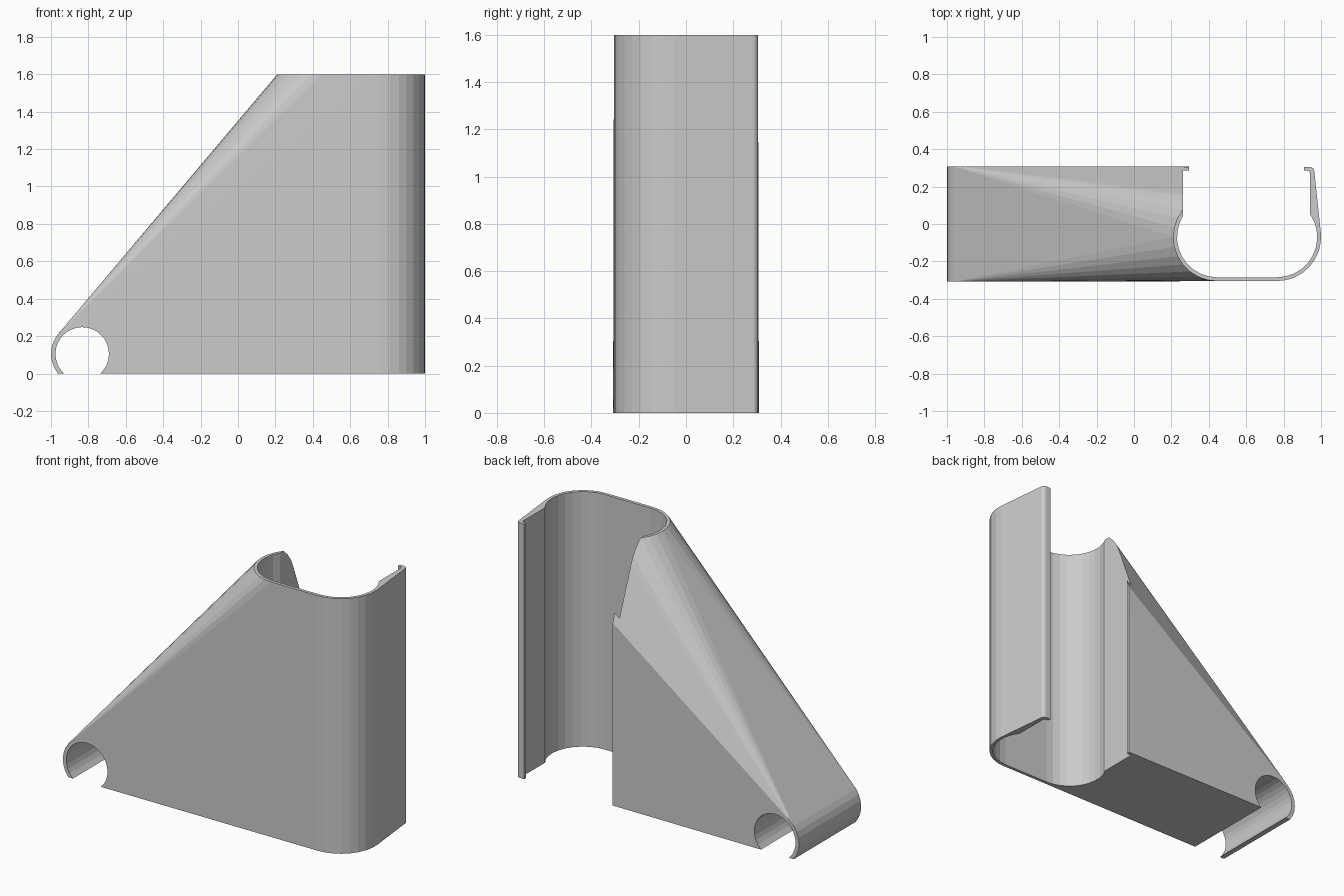
import bpy, bmesh
from math import cos, sin, radians, asin, degrees

if "Cube" in bpy.data.objects:
    bpy.data.objects.remove(bpy.data.objects["Cube"])

def arc(cx, cy, r, a0, a1, n):
    return [(cx + r * cos(radians(a0 + (a1 - a0) * i / n)),
             cy + r * sin(radians(a0 + (a1 - a0) * i / n))) for i in range(n + 1)]

def link(name, bm):
    bmesh.ops.recalc_face_normals(bm, faces=bm.faces[:])
    me = bpy.data.meshes.new(name)
    bm.to_mesh(me)
    bm.free()
    ob = bpy.data.objects.new(name, me)
    bpy.context.collection.objects.link(ob)
    return ob

def prism(name, pts, lo, hi, place):
    bm = bmesh.new()
    face = bm.faces.new([bm.verts.new(place(u, v, lo)) for u, v in pts])
    ext = bmesh.ops.extrude_face_region(bm, geom=[face])
    offset = place(0, 0, hi - lo)
    for v in [g for g in ext['geom'] if isinstance(g, bmesh.types.BMVert)]:
        v.co.x += offset[0]
        v.co.y += offset[1]
        v.co.z += offset[2]
    return link(name, bm)

upright = lambda u, v, w: (u, v, w)
sideways = lambda u, v, w: (u, w, v)

# shared dimensions: rod hole and rounded channel
HX, HZ, HR = -0.833, 0.105, 0.167
LX, RX, CY, R, RI, TOP = 0.445, 0.765, -0.07, 0.235, 0.215, 1.6

# body: convex hull of the rod sleeve and the channel's outer outline
dip = degrees(asin(HZ / HR))
sleeve = arc(HX, HZ, HR, -dip, 180 + dip, 20)
outline = (arc(LX, CY, R, 90, 270, 14) + arc(RX, CY, R, 270, 365, 8)
           + arc(0.94, 0.281, 0.024, 0, 90, 4) + [(0.91, 0.305)])
bm = bmesh.new()
for x, z in sleeve:
    for y in (-0.308, 0.308):
        bm.verts.new((x, y, z))
for x, y in outline:
    for z in (0, TOP):
        bm.verts.new((x, y, z))
hull = bmesh.ops.convex_hull(bm, input=bm.verts[:])
junk = [g for g in hull['geom_interior'] + hull['geom_unused']
        if isinstance(g, bmesh.types.BMVert) and g.is_valid]
bmesh.ops.delete(bm, geom=list(set(junk)), context='VERTS')
body = link("clip_bracket", bm)

# channel cutter: rounded pocket, straight neck and narrower mouth between lips
pocket = (arc(LX, CY, RI, 148.4, 270, 10) + arc(RX, CY, RI, 270, 395.5, 10)
          + [(0.94, 0.275), (0.932, 0.285), (0.91, 0.285), (0.91, 0.4),
             (0.295, 0.4), (0.295, 0.285), (0.262, 0.285)])
channel = prism("channel_cutter", pocket, -0.2, 1.8, upright)

# rod cutter
rod = prism("rod_cutter", arc(HX, HZ, 0.143, 0, 348.75, 31), -0.5, 0.5, sideways)

for cutter in (channel, rod):
    mod = body.modifiers.new(cutter.name, 'BOOLEAN')
    mod.operation = 'DIFFERENCE'
    mod.solver = 'EXACT'
    mod.object = cutter
    cutter.hide_render = True

# apply the cuts and drop the cutters
bpy.context.view_layer.objects.active = body
body.select_set(True)
for mod in list(body.modifiers):
    bpy.ops.object.modifier_apply(modifier=mod.name)
for cutter in (channel, rod):
    bpy.data.objects.remove(cutter)
